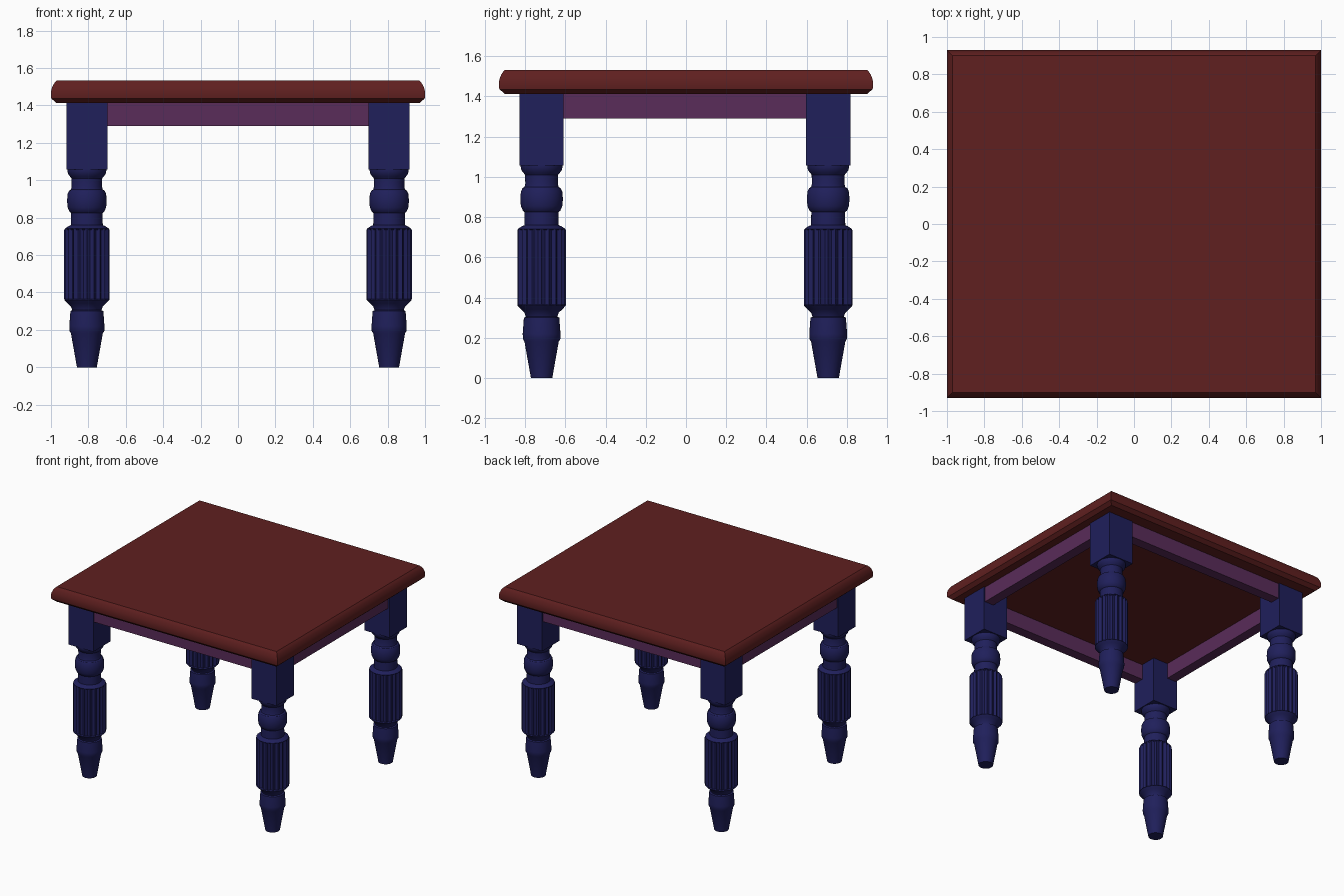
import bpy, bmesh, math

if "Cube" in bpy.data.objects:
    bpy.data.objects.remove(bpy.data.objects["Cube"])

def material(name, rgb):
    m = bpy.data.materials.new(name)
    m.diffuse_color = (*rgb, 1)
    m.use_nodes = True
    m.node_tree.nodes["Principled BSDF"].inputs["Base Color"].default_value = m.diffuse_color
    return m

RED = material("red wood", (0.115, 0.014, 0.014))
BLUE = material("blue paint", (0.014, 0.014, 0.105))
PURPLE = material("purple paint", (0.10, 0.025, 0.10))

def finish(name, bm, mat, smooth=None):
    bmesh.ops.recalc_face_normals(bm, faces=bm.faces)
    mesh = bpy.data.meshes.new(name)
    bm.to_mesh(mesh)
    bm.free()
    mesh.materials.append(mat)
    ob = bpy.data.objects.new(name, mesh)
    bpy.context.collection.objects.link(ob)
    if smooth:
        bpy.ops.object.select_all(action='DESELECT')
        ob.select_set(True)
        bpy.context.view_layer.objects.active = ob
        bpy.ops.object.shade_smooth_by_angle(angle=math.radians(smooth))
    return ob

def skin(bm, rings):
    """Bridge a stack of vertex rings and cap both ends."""
    rings = [[bm.verts.new(p) for p in r] for r in rings]
    n = len(rings[0])
    for a, b in zip(rings, rings[1:]):
        for i in range(n):
            j = (i + 1) % n
            bm.faces.new((a[i], a[j], b[j], b[i]))
    bm.faces.new(rings[0])
    bm.faces.new(rings[-1])

def add_box(bm, x0, x1, y0, y1, z0, z1):
    skin(bm, [[(x0, y0, z), (x1, y0, z), (x1, y1, z), (x0, y1, z)] for z in (z0, z1)])

# Table top with moulded edge: (inset, height)
bm = bmesh.new()
edge = [(0.03, 1.412), (0.012, 1.428), (0.002, 1.436), (0, 1.45), (0, 1.472),
        (0.004, 1.49), (0.012, 1.51), (0.02, 1.522), (0.03, 1.532)]
skin(bm, [[(sx * (1 - d), sy * (0.93 - d), z)
           for sx, sy in ((-1, -1), (1, -1), (1, 1), (-1, 1))] for d, z in edge])
finish("table_top", bm, RED, 35)

# Turned legs: (radius, height, flute depth)
FLUTE = 0.014
PROFILE = [(0.053, 0, 0), (0.085, 0.18, 0), (0.093, 0.195, 0), (0.094, 0.22, 0),
           (0.088, 0.30, 0), (0.078, 0.305, 0), (0.085, 0.325, 0), (0.103, 0.342, 0),
           (0.12, 0.36, 0), (0.121, 0.365, FLUTE), (0.121, 0.735, FLUTE),
           (0.117, 0.742, 0), (0.098, 0.755, 0), (0.085, 0.76, 0), (0.084, 0.825, 0),
           (0.093, 0.832, 0), (0.103, 0.855, 0), (0.106, 0.89, 0), (0.103, 0.927, 0),
           (0.095, 0.944, 0), (0.085, 0.95, 0), (0.081, 0.965, 0), (0.082, 1.01, 0),
           (0.09, 1.02, 0), (0.1, 1.033, 0), (0.104, 1.05, 0), (0.104, 1.065, 0)]
FLUTES, STEPS = 20, 4

def leg(name, x, y):
    bm = bmesh.new()
    n = FLUTES * STEPS
    rings = []
    for r, z, depth in PROFILE:
        ring = []
        for i in range(n):
            a = 2 * math.pi * i / n
            rr = r - depth * abs(math.sin(math.pi * i / STEPS))
            ring.append((x + rr * math.cos(a), y + rr * math.sin(a), z))
        rings.append(ring)
    skin(bm, rings)
    add_box(bm, x - 0.11, x + 0.11, y - 0.11, y + 0.11, 1.057, 1.413)
    finish(name, bm, BLUE, 30)

X, Y0, Y1 = 0.808, -0.718, 0.707
for side, x in (("left", -X), ("right", X)):
    leg(f"front_{side}_leg", x, Y0)
    leg(f"back_{side}_leg", x, Y1)

# Aprons between the leg blocks, almost flush with their outer faces
def apron(name, *dims):
    bm = bmesh.new()
    add_box(bm, *dims, 1.29, 1.413)
    finish(name, bm, PURPLE)

OUT, T = 0.10, 0.08
apron("front_apron", -X + 0.1, X - 0.1, Y0 - OUT, Y0 - OUT + T)
apron("back_apron", -X + 0.1, X - 0.1, Y1 + OUT - T, Y1 + OUT)
apron("left_apron", -X - OUT, -X - OUT + T, Y0 + 0.1, Y1 - 0.1)
apron("right_apron", X + OUT - T, X + OUT, Y0 + 0.1, Y1 - 0.1)
